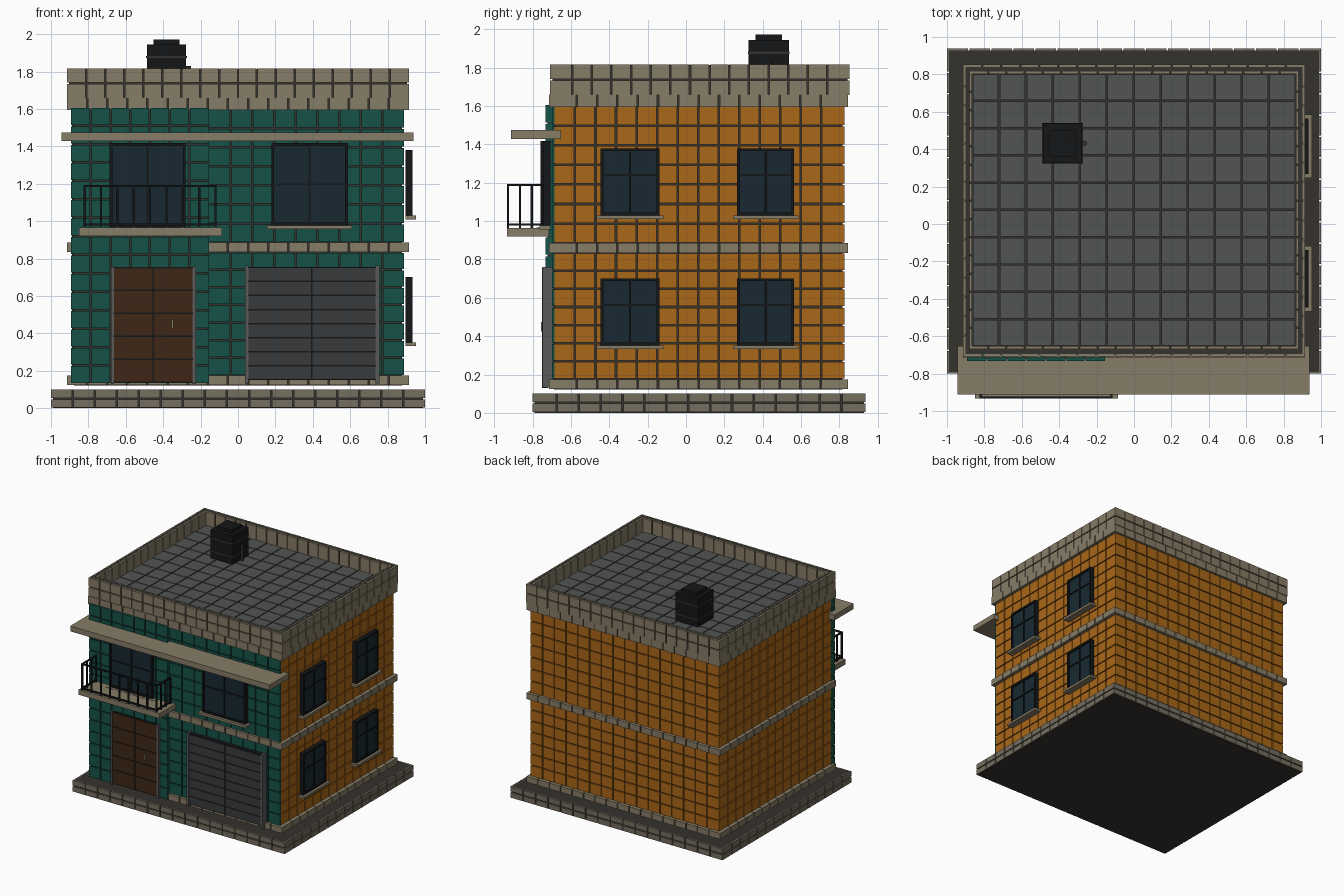
import bpy

if "Cube" in bpy.data.objects:
    bpy.data.objects.remove(bpy.data.objects["Cube"])

def material(name, rgb):
    m = bpy.data.materials.new(name)
    m.diffuse_color = (*rgb, 1)
    m.use_nodes = True
    m.node_tree.nodes["Principled BSDF"].inputs["Base Color"].default_value = m.diffuse_color
    return m

TEAL = material("teal_tile", (0.008, 0.085, 0.065))
ORANGE = material("orange_tile", (0.40, 0.135, 0.009))
TAN = material("tan_stone", (0.245, 0.205, 0.135))
STONE = material("base_stone", (0.18, 0.155, 0.115))
ROOF = material("roof_tile", (0.085, 0.09, 0.088))
MORTAR = material("mortar", (0.035, 0.032, 0.027))
BLACK = material("black_metal", (0.007, 0.008, 0.009))
GLASS = material("glass", (0.009, 0.022, 0.032))
WOOD = material("wood", (0.05, 0.02, 0.008))
GARAGE = material("garage_grey", (0.04, 0.042, 0.045))
TRIM = material("trim_grey", (0.1, 0.1, 0.1))
BRASS = material("handle_brass", (0.25, 0.2, 0.1))

QUADS = ((0, 2, 3, 1), (4, 5, 7, 6), (0, 1, 5, 4), (2, 6, 7, 3), (0, 4, 6, 2), (1, 3, 7, 5))

def boxes(name, items, mat):
    """One object made of (x0, x1, y0, y1, z0, z1) boxes."""
    verts, faces = [], []
    for b in items:
        n = len(verts)
        verts += [(x, y, z) for z in b[4:6] for y in b[2:4] for x in b[0:2]]
        faces += [tuple(n + i for i in q) for q in QUADS]
    me = bpy.data.meshes.new(name)
    me.from_pydata(verts, [], faces)
    me.materials.append(mat)
    ob = bpy.data.objects.new(name, me)
    bpy.context.collection.objects.link(ob)
    return ob

def place(axis, u0, u1, d0, d1, z0, z1):
    """Box on a wall: u runs along the wall, d is depth. axis 'y' = front/back, 'x' = sides."""
    return (u0, u1, d0, d1, z0, z1) if axis == "y" else (d0, d1, u0, u1, z0, z1)

def grid(axis, u0, u1, d0, d1, z0, z1, size, rows, gap=0.008):
    """Wall tiles with open joints."""
    cols = max(1, round((u1 - u0) / size))
    du, dz, g = (u1 - u0) / cols, (z1 - z0) / rows, gap / 2
    return [place(axis, u0 + i * du + (g if i else 0), u0 + (i + 1) * du - (g if i < cols - 1 else 0),
                  d0, d1, z0 + j * dz + g, z0 + (j + 1) * dz - g)
            for i in range(cols) for j in range(rows)]

def ring(x0, x1, y0, y1, z0, z1, t, size, rows):
    """Tiles round all four sides."""
    return (grid("y", x0, x1, y0, y0 + t, z0, z1, size, rows) + grid("y", x0, x1, y1 - t, y1, z0, z1, size, rows)
            + grid("x", y0 + t, y1 - t, x0, x0 + t, z0, z1, size, rows)
            + grid("x", y0 + t, y1 - t, x1 - t, x1, z0, z1, size, rows))

# Base slab
boxes("base_core", [(-0.99, 0.99, -0.79, 0.927, 0, 0.1)], MORTAR)
boxes("base_tiles", ring(-1, 1, -0.8, 0.937, 0, 0.104, 0.012, 0.118, 2), STONE)

# Wall core, front bay core
boxes("wall_core", [(-0.878, 0.878, -0.688, 0.815, 0.122, 1.69)], MORTAR)
boxes("front_bay_core", [(-0.885, -0.16, -0.722, -0.68, 0.135, 1.6)], MORTAR)

# Tiled walls, one storey at a time
orange, teal = [], []
for z0, z1 in ((0.175, 0.835), (0.885, 1.6)):
    orange += grid("y", -0.888, 0.888, 0.812, 0.826, z0, z1, 0.11, 7)
    for x in (-0.888, 0.874):
        orange += grid("x", -0.686, 0.812, x, x + 0.014, z0, z1, 0.11, 7)
    teal += grid("y", -0.155, 0.888, -0.7, -0.686, z0, z1, 0.11, 7)
teal += grid("y", -0.892, -0.155, -0.732, -0.684, 0.13, 1.61, 0.11, 15)
boxes("orange_wall_tiles", orange, ORANGE)
boxes("teal_wall_tiles", teal, TEAL)

# Stone bands
for name, z0, z1 in (("plinth", 0.12, 0.178), ("floor_band", 0.83, 0.89), ("cornice", 1.59, 1.665)):
    boxes(name, ring(-0.914, 0.914, -0.714, 0.846, z0, z1, 0.038, 0.105, 1), TAN)
    boxes(name + "_core", [(-0.904, 0.904, -0.704, 0.836, z0 + 0.006, z1 - 0.006)], MORTAR)

# Parapet: dark core skinned inside and out
boxes("parapet_core", [(-0.903, 0.903, -0.697, -0.664, 1.6, 1.815), (-0.903, 0.903, 0.814, 0.841, 1.6, 1.815),
                       (-0.903, -0.876, -0.697, 0.84, 1.6, 1.815), (0.876, 0.903, -0.697, 0.84, 1.6, 1.815)], MORTAR)
boxes("parapet_tiles", ring(-0.914, 0.914, -0.708, 0.852, 1.655, 1.82, 0.012, 0.1, 2)
      + ring(-0.877, 0.877, -0.665, 0.815, 1.69, 1.82, 0.012, 0.1, 1), TAN)

# Roof tiles
roof = []
for i in range(12):
    for j in range(10):
        x, y = -0.866 + i * 0.1443, -0.654 + j * 0.1458
        roof.append((x + 0.004, x + 0.14, y + 0.004, y + 0.142, 1.685, 1.702))
boxes("roof_tiles", roof, ROOF)

# Awning
boxes("awning", [(-0.945, 0.938, -0.912, -0.652, 1.428, 1.474)], TAN)

# Windows
def window(name, axis, u0, u1, z0, z1, wall, out, split):
    """wall = depth of the wall face, out = +1 or -1 outward direction."""
    def b(a0, a1, d0, d1, c0, c1):
        p, q = sorted((wall + out * d0, wall + out * d1))
        return place(axis, a0, a1, p, q, c0, c1)
    f, um, zm = 0.015, (u0 + u1) / 2, z0 + (z1 - z0) * split
    boxes(name + "_frame", [b(u0, u0 + f, 0, 0.036, z0, z1), b(u1 - f, u1, 0, 0.036, z0, z1),
                            b(u0 + f, u1 - f, 0, 0.036, z0, z0 + f), b(u0 + f, u1 - f, 0, 0.036, z1 - f, z1),
                            b(um - 0.006, um + 0.006, 0.01, 0.032, z0 + f, z1 - f),
                            b(u0 + f, u1 - f, 0.01, 0.031, zm - 0.005, zm + 0.005)], BLACK)
    boxes(name + "_glass", [b(u0 + f / 2, u1 - f / 2, 0.002, 0.024, z0 + f / 2, z1 - f / 2)], GLASS)
    boxes(name + "_sill", [b(u0 - 0.022, u1 + 0.022, 0, 0.057, z0 - 0.02, z0)], TAN)

for floor, z0 in (("lower", 0.352), ("upper", 1.03)):
    for side, u0, u1 in (("front", -0.446, -0.139), ("rear", 0.267, 0.564)):
        window(f"{floor}_{side}_side_window", "x", u0, u1, z0, z0 + 0.35, 0.896, 1, 0.6)
window("front_window", "y", 0.178, 0.587, 0.977, 1.418, -0.706, -1, 0.5)
window("balcony_window", "y", -0.687, -0.28, 0.967, 1.418, -0.722, -1, 0.5)

# Balcony slab and railing
boxes("balcony_slab", [(-0.85, -0.085, -0.934, -0.715, 0.92, 0.965)], TAN)
r, X0, X1, YF, YB = 0.006, -0.82, -0.12, -0.928, -0.742
rail = []
for z in (0.982, 1.188):
    rail.append((X0 - r, X1 + r, YF - r, YF + r, z - r, z + r))
    rail += [(x - r, x + r, YF, YB + r, z - r, z + r) for x in (X0, X1)]
posts = [(X0 + (X1 - X0) * i / 8, YF) for i in range(9)]
posts += [(x, YF + (YB - YF) * i / 3) for x in (X0, X1) for i in (1, 2, 3)]
rail += [(x - r, x + r, y - r, y + r, 0.963, 1.19) for x, y in posts]
boxes("balcony_railing", rail, BLACK)

# Entrance door
boxes("door_backing", [(-0.665, -0.24, -0.737, -0.72, 0.138, 0.755)], BLACK)
boxes("door_panels", grid("y", -0.662, -0.243, -0.744, -0.73, 0.14, 0.752, 0.21, 5), WOOD)
boxes("door_frame", [(-0.678, -0.662, -0.75, -0.72, 0.13, 0.758), (-0.243, -0.225, -0.75, -0.72, 0.13, 0.758)], TRIM)
boxes("door_handle", [(-0.356, -0.344, -0.757, -0.74, 0.425, 0.475)], BRASS)

# Garage door
boxes("garage_backing", [(0.05, 0.74, -0.732, -0.69, 0.15, 0.755)], BLACK)
boxes("garage_slats", grid("y", 0.055, 0.735, -0.74, -0.728, 0.152, 0.753, 0.34, 8), GARAGE)
boxes("garage_frame", [(0.037, 0.055, -0.748, -0.69, 0.133, 0.762), (0.735, 0.757, -0.748, -0.69, 0.133, 0.762)], TRIM)

# Rooftop unit with side pipe
boxes("roof_unit", [(-0.487, -0.278, 0.327, 0.536, 1.69, 1.945), (-0.452, -0.313, 0.362, 0.501, 1.945, 1.972)], BLACK)
boxes("roof_unit_bands", [(-0.491, -0.274, 0.323, 0.54, z, z + 0.012) for z in (1.76, 1.872)], MORTAR)
bpy.ops.mesh.primitive_cylinder_add(vertices=12, radius=0.014, depth=0.14, location=(-0.264, 0.432, 1.76))
pipe = bpy.context.object
pipe.name = "roof_pipe"
pipe.data.materials.append(MORTAR)
bpy.ops.object.shade_smooth_by_angle()
